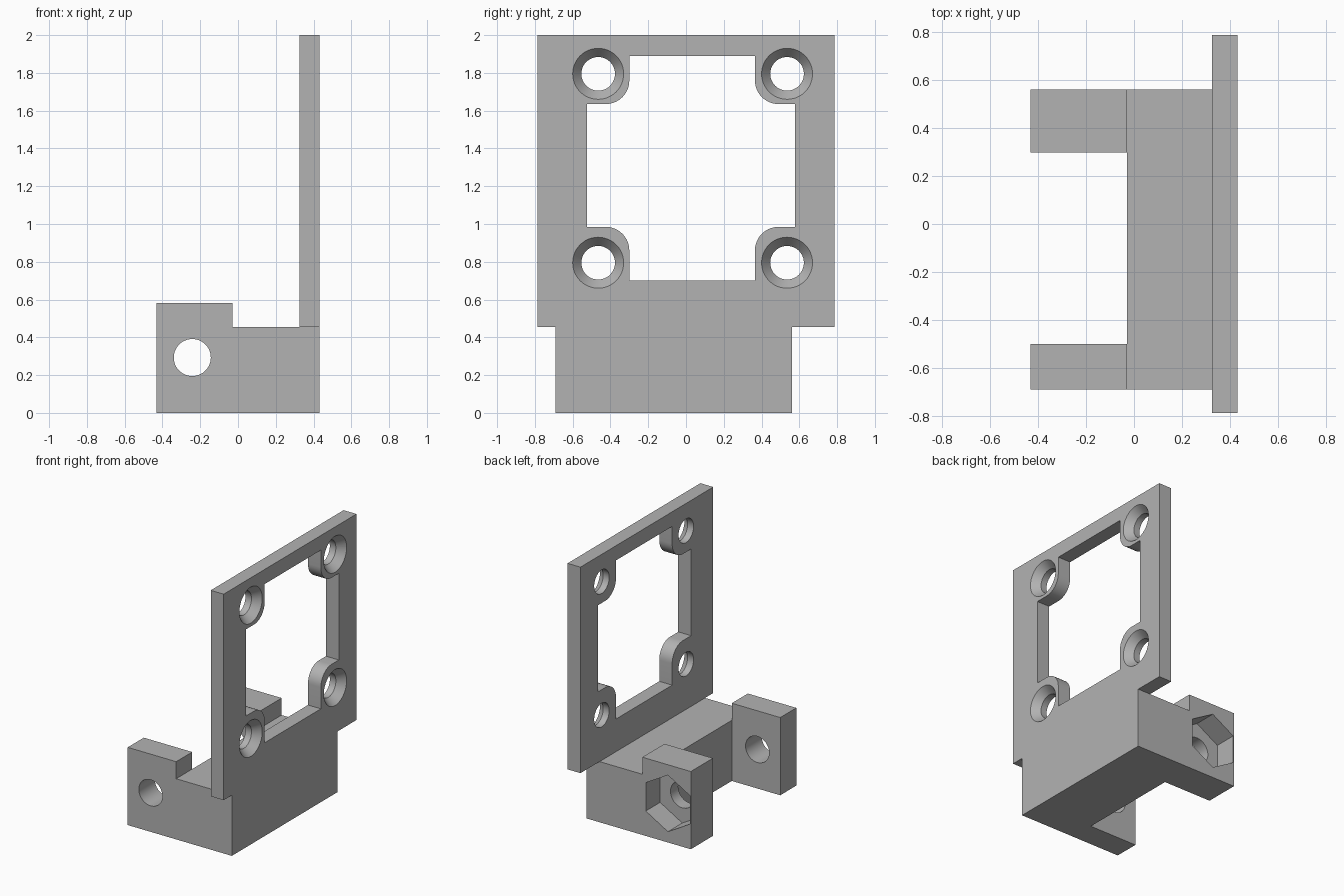
import bpy, bmesh, math

old = bpy.data.objects.get("Cube")
if old:
    bpy.data.objects.remove(old)

grey = bpy.data.materials.new("plain grey")
grey.use_nodes = True
GREY = (0.45, 0.45, 0.45, 1)
grey.diffuse_color = GREY
grey.node_tree.nodes["Principled BSDF"].inputs["Base Color"].default_value = GREY


def loft(name, rings):
    """Closed solid through matching rings of 3D points."""
    bm = bmesh.new()
    loops = [[bm.verts.new(p) for p in ring] for ring in rings]
    n = len(loops[0])
    bm.faces.new(loops[0])
    bm.faces.new(loops[-1])
    for a, b in zip(loops, loops[1:]):
        for i in range(n):
            j = (i + 1) % n
            bm.faces.new((a[i], a[j], b[j], b[i]))
    bmesh.ops.recalc_face_normals(bm, faces=bm.faces)
    mesh = bpy.data.meshes.new(name)
    bm.to_mesh(mesh)
    bm.free()
    mesh.materials.append(grey)
    obj = bpy.data.objects.new(name, mesh)
    bpy.context.collection.objects.link(obj)
    return obj


def along_x(name, pts, x0, x1):
    return loft(name, [[(x, y, z) for y, z in pts] for x in (x0, x1)])


def along_y(name, pts, y0, y1):
    return loft(name, [[(x, y, z) for x, z in pts] for y in (y0, y1)])


def rect(a0, a1, b0, b1):
    return [(a0, b0), (a1, b0), (a1, b1), (a0, b1)]


def circle(a, b, r, n=48, start=0.0):
    return [(a + r * math.cos(start + math.tau * i / n),
             b + r * math.sin(start + math.tau * i / n)) for i in range(n)]


def combine(target, tool, operation="DIFFERENCE"):
    """Apply a boolean and discard the tool."""
    tool.hide_render = True
    mod = target.modifiers.new("boolean", "BOOLEAN")
    mod.operation = operation
    mod.solver = "EXACT"
    mod.object = tool
    bpy.ops.object.select_all(action="DESELECT")
    bpy.context.view_layer.objects.active = target
    target.select_set(True)
    bpy.ops.object.modifier_apply(modifier=mod.name)
    bpy.data.objects.remove(tool)


# Main measures
BACK, FRONT = 0.325, 0.432
STEP_Z = 0.455
HOLE_Y, HOLE_Z = (-0.465, 0.535), (0.795, 1.795)

# Upright plate
plate = along_x("plate", rect(-0.787, 0.787, STEP_Z, 2.0), BACK, FRONT)


# Window with a rounded screw boss in each corner
def boss_corner(y_out, y_in, z_out, z_in, r=0.125):
    """Points from the window side edge, round the boss, to the end edge."""
    sy = 1 if y_in > y_out else -1
    sz = 1 if z_in > z_out else -1
    arc = [(y_in - sy * r * (1 - math.sin(t)), z_in - sz * r * (1 - math.cos(t)))
           for t in (math.pi / 2 * i / 10 for i in range(11))]
    return [(y_out, z_in)] + arc + [(y_in, z_out)]


Y0, Y1, Z0, Z1 = -0.525, 0.578, 0.70, 1.89
window = (boss_corner(Y0, -0.30, Z0, 0.985)
          + boss_corner(Y1, 0.365, Z0, 0.985)[::-1]
          + boss_corner(Y1, 0.365, Z1, 1.635)
          + boss_corner(Y0, -0.30, Z1, 1.635)[::-1])
combine(plate, along_x("window_cutter", window, 0.2, 0.6))

# Countersunk screw holes
for y in HOLE_Y:
    for z in HOLE_Z:
        profile = [(0.2, 0.089), (0.375, 0.089), (FRONT, 0.135), (0.5, 0.135)]
        rings = [[(x, a, b) for a, b in circle(y, z, r)] for x, r in profile]
        combine(plate, loft("countersink_cutter", rings))

# Base: stepped side profile, then a pocket that leaves two lugs
side = [(-0.432, 0), (FRONT, 0), (FRONT, STEP_Z),
        (-0.03, STEP_Z), (-0.03, 0.583), (-0.432, 0.583)]
base = along_y("mounting_bracket", side, -0.69, 0.56)
pocket = along_y("pocket_cutter", rect(-0.8, -0.03, -0.5, 1.0), -0.50, 0.298)
combine(base, pocket)

# Bolt bore through both lugs and hexagonal nut recess in the rear lug
BOLT = (-0.242, 0.293)
combine(base, along_y("bore_cutter", circle(*BOLT, 0.098), -1, 1))
nut = circle(*BOLT, 0.212, 6, math.pi / 6)
combine(base, along_y("nut_cutter", nut, 0.39, 0.8))

# One solid piece
combine(base, plate, "UNION")
bpy.ops.object.shade_smooth_by_angle(angle=math.radians(30))
